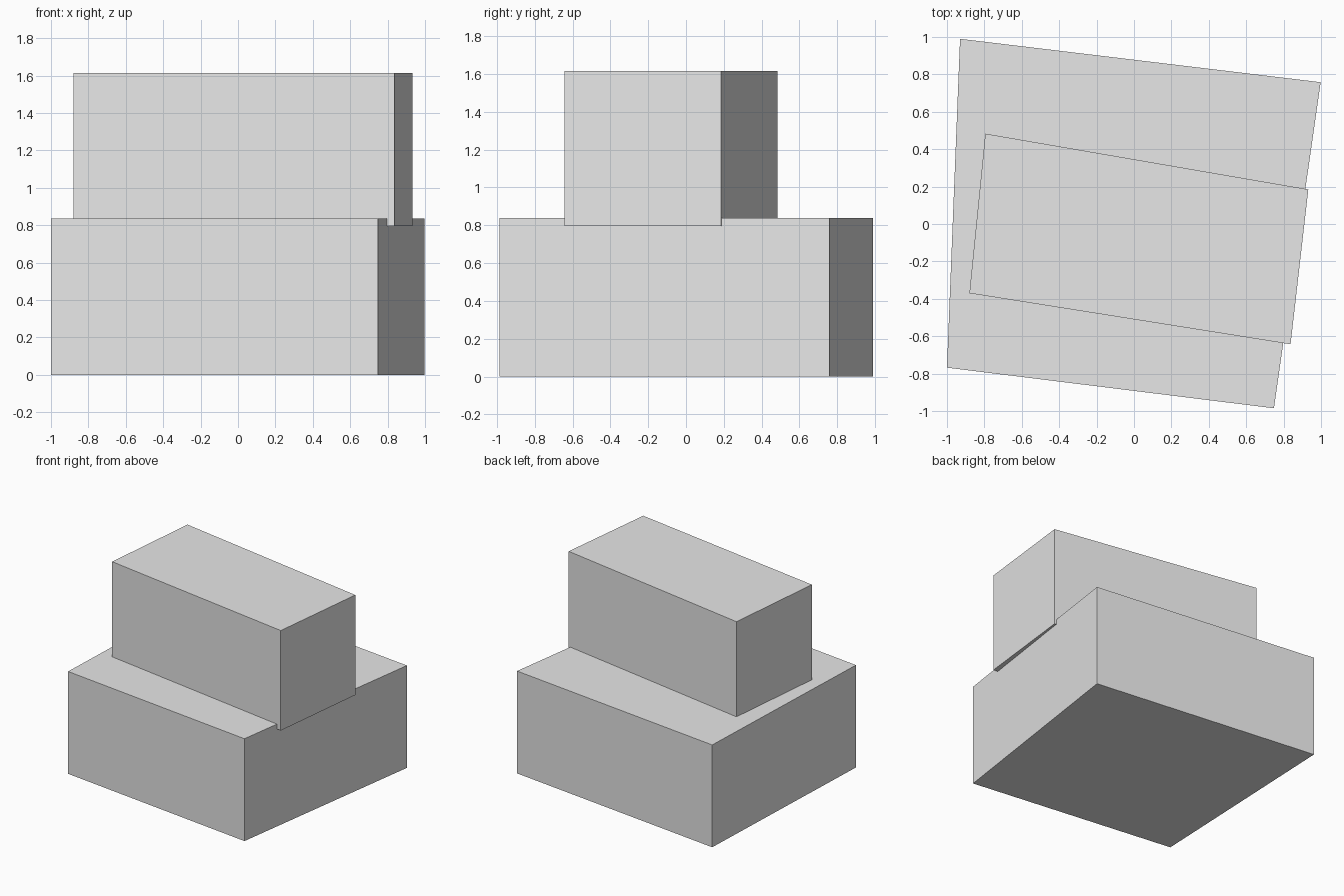
import bpy
import bmesh

cube = bpy.data.objects.get("Cube")
if cube:
    bpy.data.objects.remove(cube, do_unlink=True)

# Plain grey for the whole model
grey = bpy.data.materials.new("light_grey")
grey.use_nodes = True
colour = (0.8, 0.8, 0.8, 1.0)
grey.diffuse_color = colour
grey.node_tree.nodes["Principled BSDF"].inputs["Base Color"].default_value = colour


def block(name, outline, bottom, top):
    """Extrude a counter-clockwise plan outline into a closed block."""
    bm = bmesh.new()
    face = bm.faces.new([bm.verts.new((x, y, bottom)) for x, y in outline])
    result = bmesh.ops.extrude_face_region(bm, geom=[face], use_keep_orig=True)
    raised = [v for v in result["geom"] if isinstance(v, bmesh.types.BMVert)]
    bmesh.ops.translate(bm, verts=raised, vec=(0, 0, top - bottom))
    bmesh.ops.recalc_face_normals(bm, faces=bm.faces)
    mesh = bpy.data.meshes.new(name)
    bm.to_mesh(mesh)
    bm.free()
    mesh.materials.append(grey)
    obj = bpy.data.objects.new(name, mesh)
    bpy.context.collection.objects.link(obj)
    return obj


# Wide lower block
block("lower_block",
      [(-1.0, -0.768), (0.748, -0.985), (0.998, 0.758), (-0.93, 0.99)],
      0.0, 0.837)

# Narrow upper block, sunk slightly into the lower one and overhanging its side
block("upper_block",
      [(-0.88, -0.37), (0.837, -0.643), (0.932, 0.185), (-0.795, 0.483)],
      0.797, 1.615)
